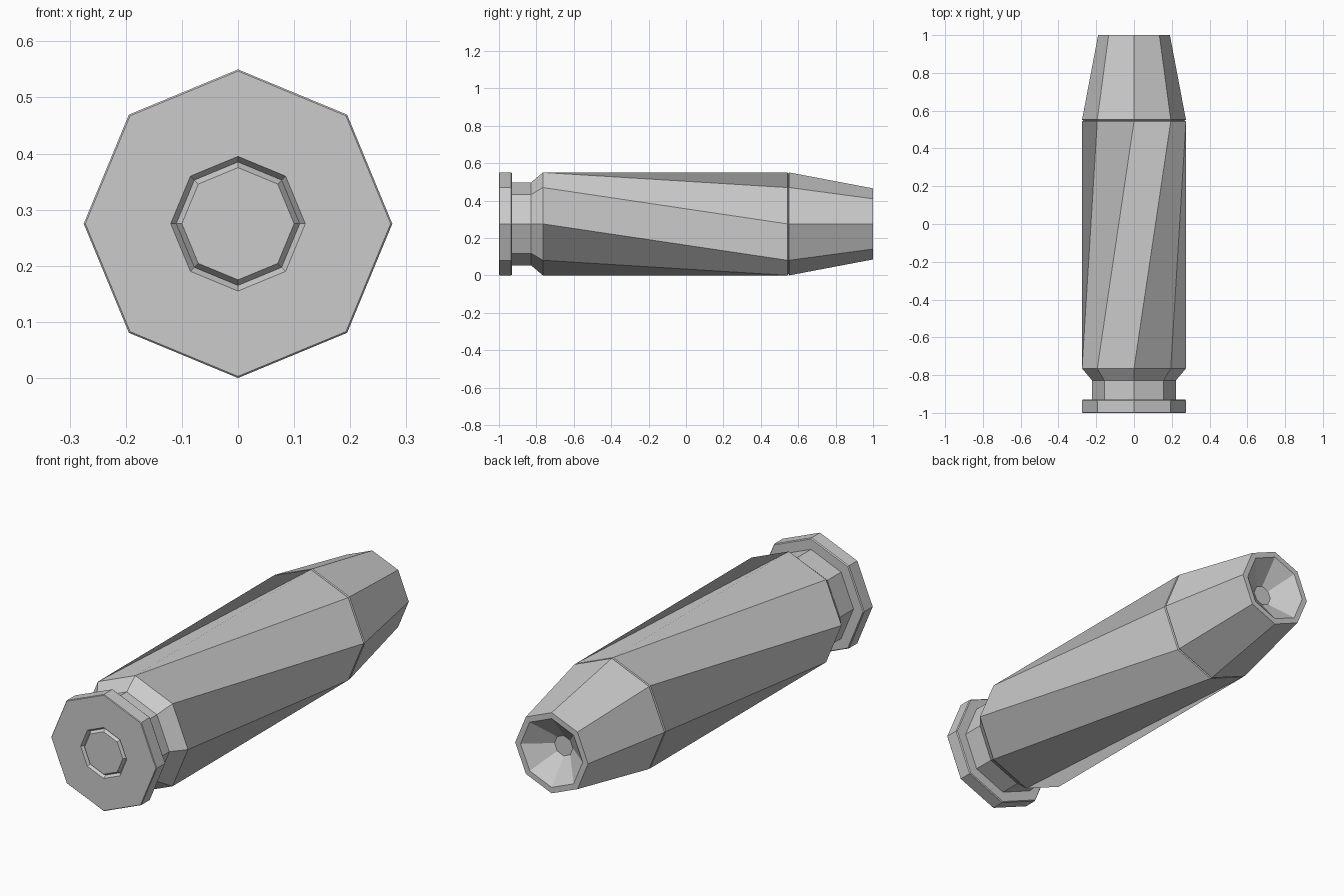
import bpy, math

if "Cube" in bpy.data.objects:
    bpy.data.objects.remove(bpy.data.objects["Cube"])

SIDES = 8
CENTRE_Z = 0.275


def lathe(name, profile, cap_start=False, cap_end=False, twist_at=None):
    """Eight-sided solid along y from (y, radius) points; twist_at shifts that segment by one side."""
    verts, faces, shift = [], [], 0
    for i, (y, r) in enumerate(profile):
        if twist_at is not None and i == twist_at + 1:
            shift = 1
        for k in range(SIDES):
            a = 2 * math.pi * (k + shift) / SIDES      # clockwise from the top, seen from the front
            verts.append((r * math.sin(a), y, CENTRE_Z + r * math.cos(a)))
    for i in range(len(profile) - 1):
        p, q = i * SIDES, (i + 1) * SIDES
        for k in range(SIDES):
            n = (k + 1) % SIDES
            faces.append((p + n, p + k, q + k, q + n))
    if cap_start:
        faces.append(tuple(range(SIDES)))
    if cap_end:
        last = (len(profile) - 1) * SIDES
        faces.append(tuple(last + k for k in reversed(range(SIDES))))
    mesh = bpy.data.meshes.new(name)
    # profiles run front to back on the outside, so wind the faces outwards
    mesh.from_pydata(verts, [], [(f[0],) + tuple(reversed(f[1:])) for f in faces])
    mesh.update()
    obj = bpy.data.objects.new(name, mesh)
    bpy.context.collection.objects.link(obj)
    return obj


def flip_caps(obj):
    for poly in obj.data.polygons:
        if len(poly.vertices) == SIDES:
            poly.flip()
    obj.data.update()


# Casing: primer pocket wall, base, rim, extractor groove, twisted body, mouth
casing = lathe("casing", [
    (-0.985, 0.110), (-1.0, 0.120), (-1.0, 0.272), (-0.997, 0.275),
    (-0.935, 0.275), (-0.93, 0.271), (-0.93, 0.222), (-0.828, 0.222),
    (-0.765, 0.275), (0.543, 0.275), (0.547, 0.268),
], twist_at=8)

# Primer: chamfered disc in the base
primer = lathe("primer", [(-1.0, 0.100), (-0.985, 0.110)], cap_start=True)

# Bullet: tapered nose with a hollow point
bullet = lathe("bullet", [
    (0.547, 0.268), (0.552, 0.275), (1.0, 0.190), (1.0, 0.162), (0.91, 0.048),
], cap_end=True)


# Make sure every face points outwards
for part in (casing, primer, bullet):
    first = part.data.polygons[-1 if part is primer else 0]
    if part is primer and first.normal.y > 0:
        flip_caps(part)
    if part is bullet and part.data.polygons[-1].normal.y < 0:
        flip_caps(part)
